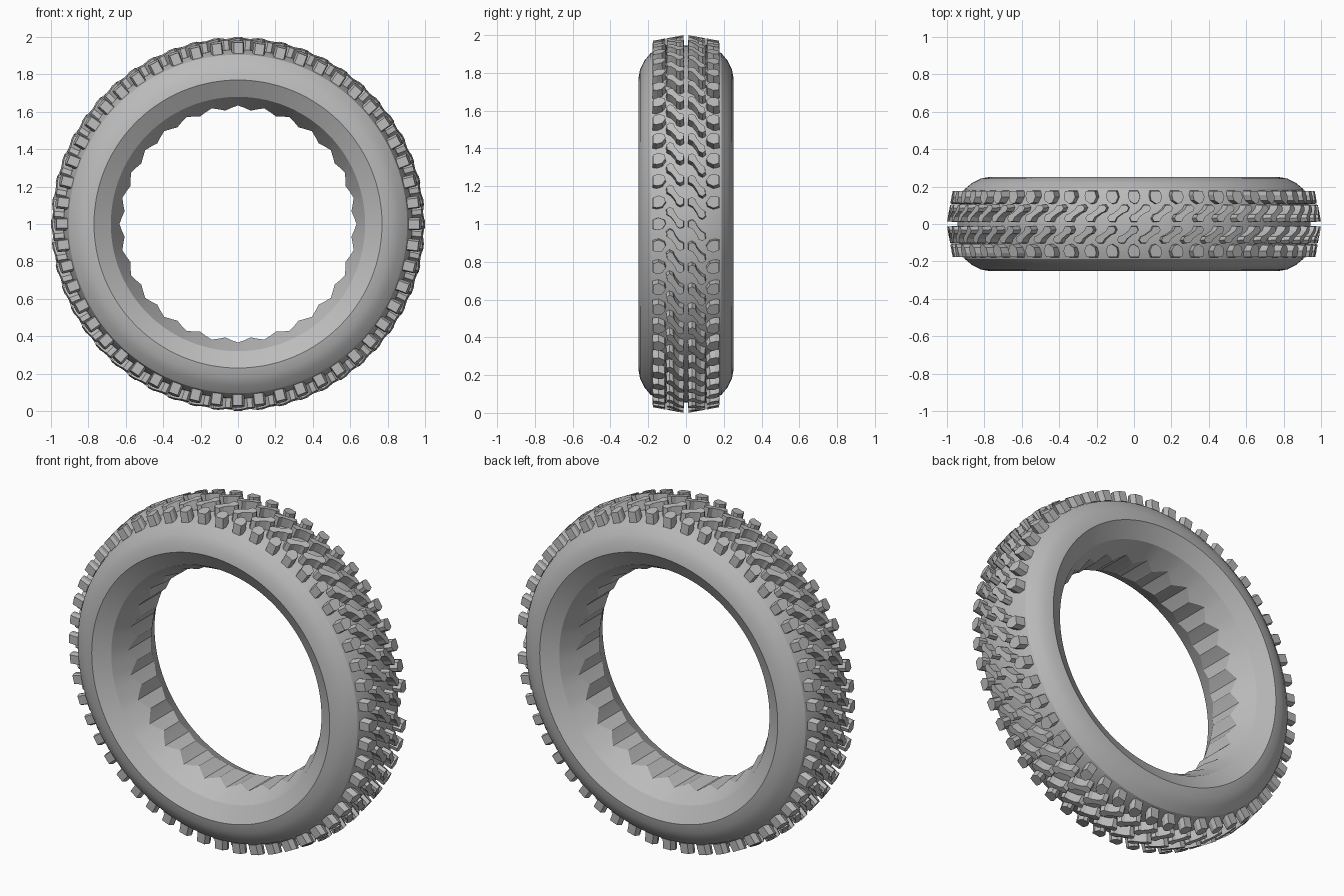
import bpy, bmesh, math

cube = bpy.data.objects.get("Cube")
if cube:
    bpy.data.objects.remove(cube, do_unlink=True)

rubber = bpy.data.materials.new("grey_rubber")
rubber.use_nodes = True
GREY = (0.5, 0.5, 0.5, 1)
rubber.diffuse_color = GREY
rubber.node_tree.nodes["Principled BSDF"].inputs["Base Color"].default_value = GREY


def ring_point(angle, r, y):
    return (r * math.sin(angle), y, 1 + r * math.cos(angle))


def finish(bm, name, smooth=None):
    bmesh.ops.recalc_face_normals(bm, faces=bm.faces)
    mesh = bpy.data.meshes.new(name)
    bm.to_mesh(mesh)
    bm.free()
    mesh.materials.append(rubber)
    ob = bpy.data.objects.new(name, mesh)
    bpy.context.collection.objects.link(ob)
    if smooth:
        bpy.ops.object.select_all(action='DESELECT')
        ob.select_set(True)
        bpy.context.view_layer.objects.active = ob
        bpy.ops.object.shade_smooth_by_angle(angle=math.radians(smooth))
    return ob


# Tyre body: turned profile whose inner band ripples along the funnel slope
RIBS = 28
SEGMENTS = RIBS * 4
HALF = [(0.68, 0.20), (0.77, 0.252), (0.82, 0.243), (0.865, 0.22),
        (0.905, 0.187), (0.93, 0.12)]
bm = bmesh.new()
rings = []
for i in range(SEGMENTS):
    wave = abs(i % 4 - 2) / 2
    edge = (0.61 + 0.024 * wave, 0.07 + 0.04 * wave)
    half = [edge] + HALF
    profile = half + [(0.945, 0)] + [(r, -y) for r, y in reversed(half)]
    a = math.tau * i / SEGMENTS
    rings.append([bm.verts.new(ring_point(a, r, y)) for r, y in profile])
for i, ring in enumerate(rings):
    after = rings[(i + 1) % SEGMENTS]
    for j in range(len(ring)):
        k = (j + 1) % len(ring)
        bm.faces.new((ring[j], ring[k], after[k], after[j]))
finish(bm, "tyre_body", 22)

# Tread block outlines as (distance round the tyre, distance from the middle)
CENTRE = [(-.062, .03), (-.052, .010), (-.02, .010), (-.008, .035),
          (.025, .058), (.048, .068), (.058, .088), (.043, .106),
          (.015, .103), (.0, .08), (-.03, .057), (-.05, .05)]
SHOULDER = [(-.028, .125), (-.034, .155), (-.028, .178), (.024, .178),
            (.036, .145), (.022, .112), (.0, .106)]
BLOCKS = 52


def add_block(bm, outline, angle, side):
    mid_t = sum(p[0] for p in outline) / len(outline)
    mid_y = sum(p[1] for p in outline) / len(outline)

    def loop(scale, top):
        verts = []
        for t, y in outline:
            t = mid_t + (t - mid_t) * scale
            y = mid_y + (y - mid_y) * scale
            r = 1.002 - 0.18 * y if top else 0.94 - 0.16 * y
            verts.append(bm.verts.new(
                ring_point(side * (angle + t / 0.97), r, side * y)))
        return verts

    low, high = loop(1.0, False), loop(0.93, True)
    bm.faces.new(high)
    bm.faces.new(low[::-1])
    for j in range(len(low)):
        k = (j + 1) % len(low)
        bm.faces.new((low[j], low[k], high[k], high[j]))


# Two rows of blocks on each half; one shoulder block is absent at the back
for side, place in ((1, "back"), (-1, "front")):
    for name, outline, shift in (("centre", CENTRE, 0.037), ("shoulder", SHOULDER, 0)):
        bm = bmesh.new()
        for i in range(BLOCKS):
            if name == "shoulder" and side == 1 and i == BLOCKS // 4:
                continue
            add_block(bm, outline, math.tau * i / BLOCKS + shift, side)
        finish(bm, f"{place}_{name}_tread")
